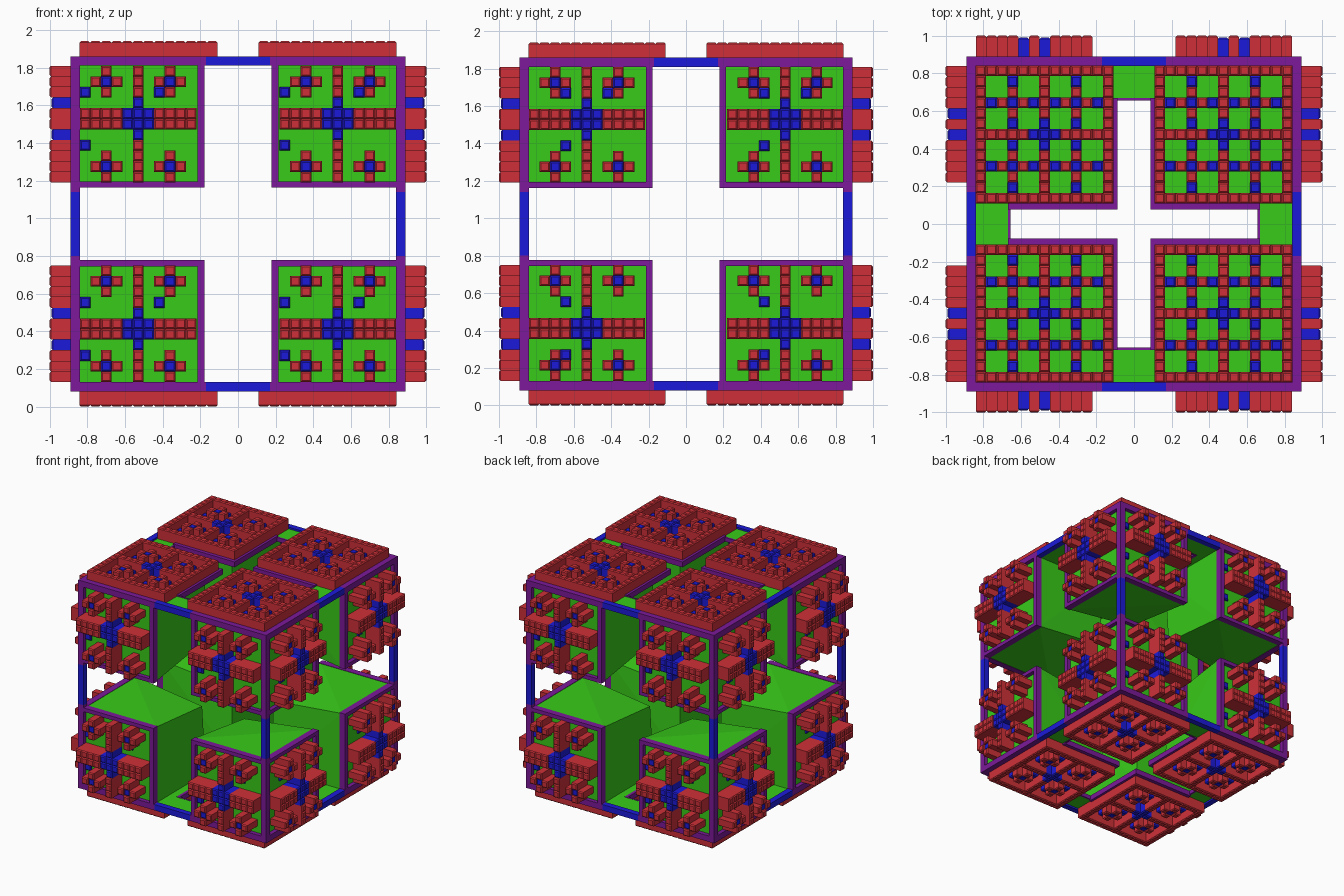
import bpy, bmesh
from mathutils import Matrix, Vector
from math import pi

if "Cube" in bpy.data.objects:
    bpy.data.objects.remove(bpy.data.objects["Cube"])

MID = 0.97      # height of the cube centre
H = 0.89        # half size of the cube frame
T = 0.05        # edge bar thickness
CELL = 0.0563   # stud grid step
COLORS = {"red": (0.62, 0.03, 0.04, 1), "blue": (0.012, 0.01, 0.7, 1),
          "green": (0.04, 0.6, 0.01, 1), "purple": (0.2, 0.01, 0.32, 1)}
MATS = {}
for cname, rgba in COLORS.items():
    MATS[cname] = bpy.data.materials.new(cname)
    MATS[cname].diffuse_color = rgba
parts = {}


def mesh(part, color):
    return parts.setdefault(part, (bmesh.new(), color))[0]


def box(bm, lo, hi, mat=Matrix.Identity(4)):
    lo, hi = Vector(lo), Vector(hi)
    size = hi - lo
    m = mat @ Matrix.Translation((lo + hi) / 2) @ Matrix.Diagonal((*size, 1))
    bmesh.ops.create_cube(bm, size=1, matrix=m)


def stud(bm, mat, u, v, base, top):
    """Square stud with a chamfered tip, pointing along the face normal."""
    s, c = CELL / 2, 0.008
    rings = []
    for r, n in ((s, base), (s, top - c), (s - c, top)):
        rings.append([bm.verts.new(mat @ Vector((u + a * r, v + b * r, n)))
                      for a, b in ((-1, -1), (1, -1), (1, 1), (-1, 1))])
    for lo, hi in zip(rings, rings[1:]):
        for i in range(4):
            j = (i + 1) % 4
            bm.faces.new((lo[i], lo[j], hi[j], hi[i]))
    bm.faces.new(rings[-1])


purple = mesh("edge_frame", "purple")
blue_bar = mesh("edge_links", "blue")
rims = mesh("panel_rims", "purple")
green = mesh("corner_blocks", "green")
plates = mesh("cap_plates", "green")
red = mesh("red_studs", "red")
blue = mesh("blue_studs", "blue")

# Twelve edge bars: purple ends with a blue link in the middle
AXES = [Matrix.Identity(4), Matrix.Rotation(pi / 2, 4, 'Z'), Matrix.Rotation(pi / 2, 4, 'Y')]
for m in AXES:
    for sy in (-1, 1):
        for sz in (-1, 1):
            y = sorted((sy * H, sy * (H - T)))
            z = sorted((sz * H, sz * (H - T)))
            box(blue_bar, (-0.17, y[0], z[0]), (0.17, y[1], z[1]), m)
            for x in ((-H, -0.17), (0.17, H)):
                box(purple, (x[0], y[0], z[0]), (x[1], y[1], z[1]), m)

# Eight corner blocks, with the innermost corner pulled back
G, GZ, P = 0.18, 0.195, 0.855
for sx in (-1, 1):
    for sy in (-1, 1):
        for sz in (-1, 1):
            pts = [(x, y, z) for x in (G, P) for y in (G, P) for z in (GZ, P)]
            pts[0] = (0.2, 0.2, 0.27)
            vs = [green.verts.new((x * sx, y * sy, z * sz)) for x, y, z in pts]
            bmesh.ops.convex_hull(green, input=vs)


def side_panel(m, cu, cv, flats):
    up = 1 if cv > 0 else -1

    def put(bm, i, j, top):
        stud(bm, m, cu + i * CELL, cv + j * CELL, 0.84, top)
    # centre band, two rows thick, and the upright column
    for i in range(-5, 6):
        for j in (0, up):
            put(blue if abs(i) <= 1 else red, i, j, 0.99 if abs(i) <= 1 else 1.0)
    for j in range(-5, 6):
        if j not in (0, up):
            tip = j in (-up, 2 * up)
            put(blue if tip else red, 0, j, 0.99 if tip else 1.0)
    # four small crosses
    for a in (-3, 3):
        for b in (-4, 4):
            put(blue, a, b, 0.985)
            for da, db in ((1, 0), (-1, 0), (0, 1), (0, -1)):
                put(red, a + da, b + db, 1.0)
    for i, j in flats:
        put(blue, i, j, 0.875)
    # inner rim strips next to the opening
    su = 1 if cu > 0 else -1
    u = sorted((su * 0.178, su * 0.215))
    v = sorted((up * 0.192, up * 0.225))
    full = sorted((up * 0.192, up * 0.85))
    box(rims, (u[0], full[0], 0.835), (u[1], full[1], H), m)
    full = sorted((su * 0.178, su * 0.85))
    box(rims, (full[0], v[0], 0.835), (full[1], v[1], H), m)


# Four side faces
for k in range(4):
    m = Matrix.Rotation(k * pi / 2, 4, 'Z') @ Matrix.Rotation(pi / 2, 4, 'X')
    if k % 2 == 0:
        high, low = [(-5, 3), (2, 3), (-5, -2)], [(-5, 2), (2, 2), (-5, -3)]
    else:
        high, low = [(-2, 3), (2, 3), (-2, -2)], [(-2, 2), (-2, -3)]
    for cu in (-0.53, 0.53):
        side_panel(m, cu, 0.53, high)
        side_panel(m, cu, -0.53, low)


def cap_panel(m, su, sv):
    cu, cv = su * 0.475, sv * 0.475
    for i in range(-6, 7):
        for j in range(-6, 7):
            a, b = abs(i), abs(j)
            color, top = None, 0.97
            if max(a, b) == 6:
                color = red
            elif min(a, b) == 0:
                color = blue if a + b <= 1 else red
            elif a == 3 or b == 3:
                d = abs(a - 3) + abs(b - 3)
                color = red if d == 1 else blue
                top = (0.96, 0.965, 0.90)[d]
            if color:
                stud(color, m, cu + i * CELL, cv + j * CELL, 0.85, top)
    # quadrant plate and its rim along the slot
    u, v = sorted((su * 0.1, su * 0.86)), sorted((sv * 0.1, sv * 0.86))
    box(plates, (u[0], v[0], 0.845), (u[1], v[1], 0.862), m)
    s, t = sorted((su * 0.088, su * 0.112)), sorted((sv * 0.085, sv * 0.67))
    box(rims, (s[0], t[0], 0.842), (s[1], t[1], 0.888), m)
    s, t = sorted((su * 0.088, su * 0.67)), sorted((sv * 0.078, sv * 0.112))
    box(rims, (s[0], t[0], 0.842), (s[1], t[1], 0.888), m)


# Top and bottom faces, with green bridges closing the slot ends
for m in (Matrix.Identity(4), Matrix.Rotation(pi, 4, 'X')):
    for su in (-1, 1):
        for sv in (-1, 1):
            cap_panel(m, su, sv)
    for k in range(4):
        r = m @ Matrix.Rotation(k * pi / 2, 4, 'Z')
        box(plates, (0.67, -0.115, 0.845), (0.85, 0.115, 0.875), r)
        box(rims, (0.655, -0.1, 0.843), (0.67, 0.1, 0.878), r)

# Turn every part into an object
for name, (bm, color) in parts.items():
    bmesh.ops.recalc_face_normals(bm, faces=bm.faces)
    bmesh.ops.translate(bm, verts=bm.verts, vec=(0, 0, MID))
    me = bpy.data.meshes.new(name)
    bm.to_mesh(me)
    bm.free()
    me.materials.append(MATS[color])
    bpy.context.collection.objects.link(bpy.data.objects.new(name, me))

for m in bpy.data.materials:
    if m.users and not m.is_grease_pencil:
        m.use_nodes = True
        m.node_tree.nodes["Principled BSDF"].inputs["Base Color"].default_value = m.diffuse_color
